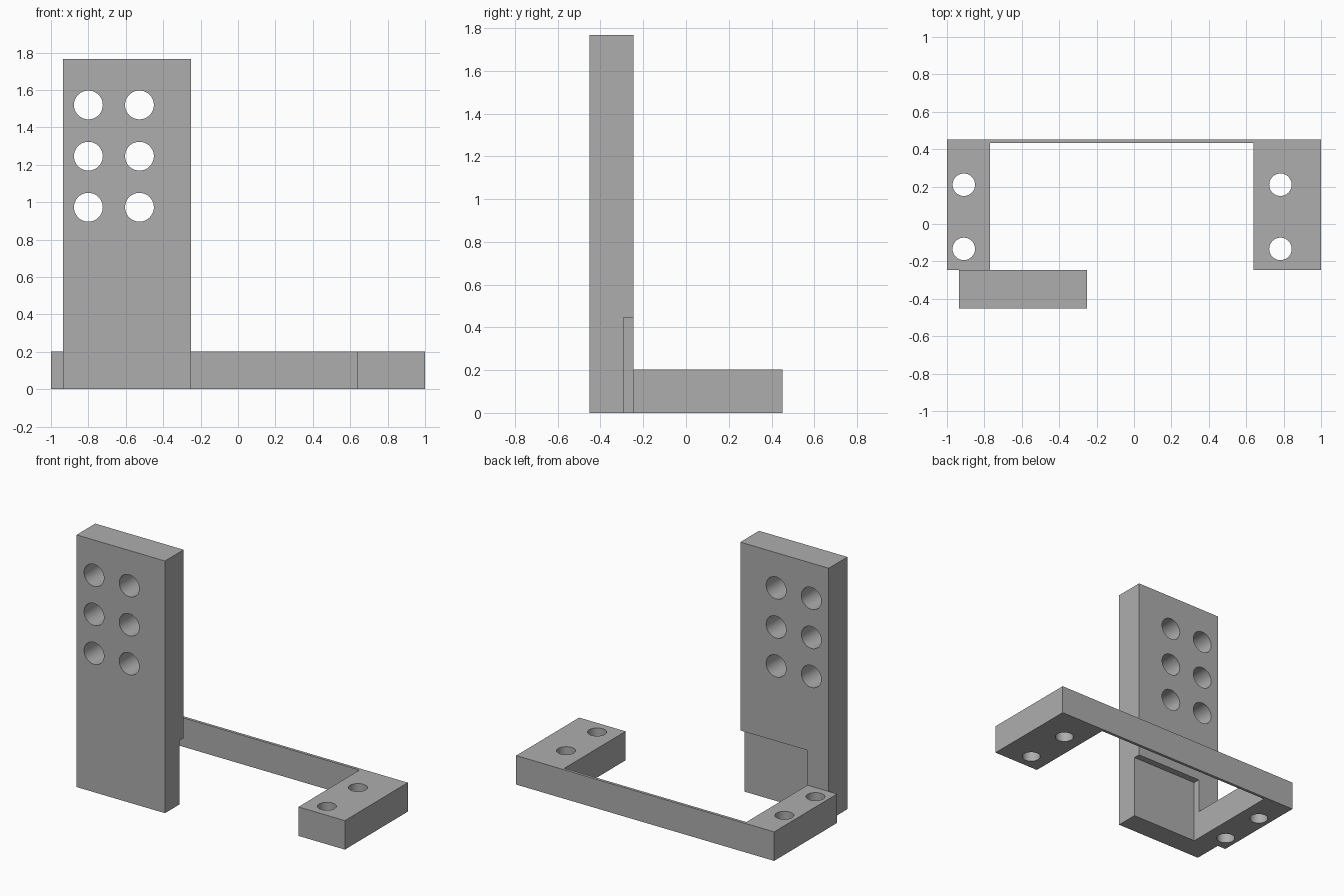
import bpy
import bmesh
import math
from mathutils import Matrix, Vector

if "Cube" in bpy.data.objects:
    bpy.data.objects.remove(bpy.data.objects["Cube"], do_unlink=True)

grey = bpy.data.materials.new("plain grey")
grey.use_nodes = True
colour = (0.42, 0.42, 0.42, 1)
grey.diffuse_color = colour
grey.node_tree.nodes["Principled BSDF"].inputs["Base Color"].default_value = colour


def add_object(name, bm):
    bmesh.ops.recalc_face_normals(bm, faces=bm.faces)
    mesh = bpy.data.meshes.new(name)
    bm.to_mesh(mesh)
    bm.free()
    mesh.materials.append(grey)
    obj = bpy.data.objects.new(name, mesh)
    bpy.context.collection.objects.link(obj)
    return obj


def prism(name, outline, bottom, top):
    """Extrude an xy outline upward."""
    bm = bmesh.new()
    face = bm.faces.new([bm.verts.new((x, y, bottom)) for x, y in outline])
    raised = bmesh.ops.extrude_face_region(bm, geom=[face])["geom"]
    bmesh.ops.translate(bm, vec=(0, 0, top - bottom),
                        verts=[v for v in raised if isinstance(v, bmesh.types.BMVert)])
    return add_object(name, bm)


def box(name, x0, x1, y0, y1, z0, z1):
    return prism(name, [(x0, y0), (x1, y0), (x1, y1), (x0, y1)], z0, z1)


def drills(name, centres, radius, tilt):
    """Several cylinders in one cutter object."""
    bm = bmesh.new()
    for centre in centres:
        matrix = Matrix.Translation(Vector(centre)) @ Matrix.Rotation(tilt, 4, "X")
        bmesh.ops.create_cone(bm, cap_ends=True, segments=64, radius1=radius,
                              radius2=radius, depth=0.6, matrix=matrix)
    return add_object(name, bm)


def combine(obj, tool, operation):
    """Apply a boolean and discard the tool object."""
    tool.hide_render = True
    mod = obj.modifiers.new(tool.name, "BOOLEAN")
    mod.operation = operation
    mod.solver = "EXACT"
    mod.object = tool
    bpy.context.view_layer.objects.active = obj
    bpy.ops.object.modifier_apply(modifier=mod.name)
    bpy.data.objects.remove(tool, do_unlink=True)


back, front, joint = 0.452, -0.452, -0.245
base_top, plate_top = 0.203, 1.767
plate_right, plate_left = -0.935, -0.25
arm_right, arm_left, bar_inner = -0.77, 0.64, 0.432

# U-shaped base: narrow and wide feet joined by a thin rear bar
bracket = prism("mounting_bracket", [
    (-1, joint), (arm_right, joint), (arm_right, bar_inner), (arm_left, bar_inner),
    (arm_left, joint), (1, joint), (1, back), (-1, back)], 0, base_top)

# Upright plate with a shallow relief behind its lower part
plate = box("upright_plate", plate_right, plate_left, front, joint, 0, plate_top)
combine(plate, box("relief_cutter", arm_right, 0, -0.293, 0, -0.2, 0.447), "DIFFERENCE")
combine(bracket, plate, "UNION")

# Holes through the plate and the feet
plate_holes = [(x, -0.35, z) for x in (-0.8, -0.527) for z in (0.973, 1.246, 1.52)]
foot_holes = [(x, y, 0.1) for x in (-0.91, 0.783) for y in (-0.133, 0.21)]
combine(bracket, drills("plate_drills", plate_holes, 0.077, math.pi / 2), "DIFFERENCE")
combine(bracket, drills("foot_drills", foot_holes, 0.06, 0), "DIFFERENCE")

# Smooth hole walls, crisp edges
bpy.ops.object.select_all(action="DESELECT")
bracket.select_set(True)
bpy.context.view_layer.objects.active = bracket
bpy.ops.object.shade_smooth_by_angle(angle=math.radians(30))
